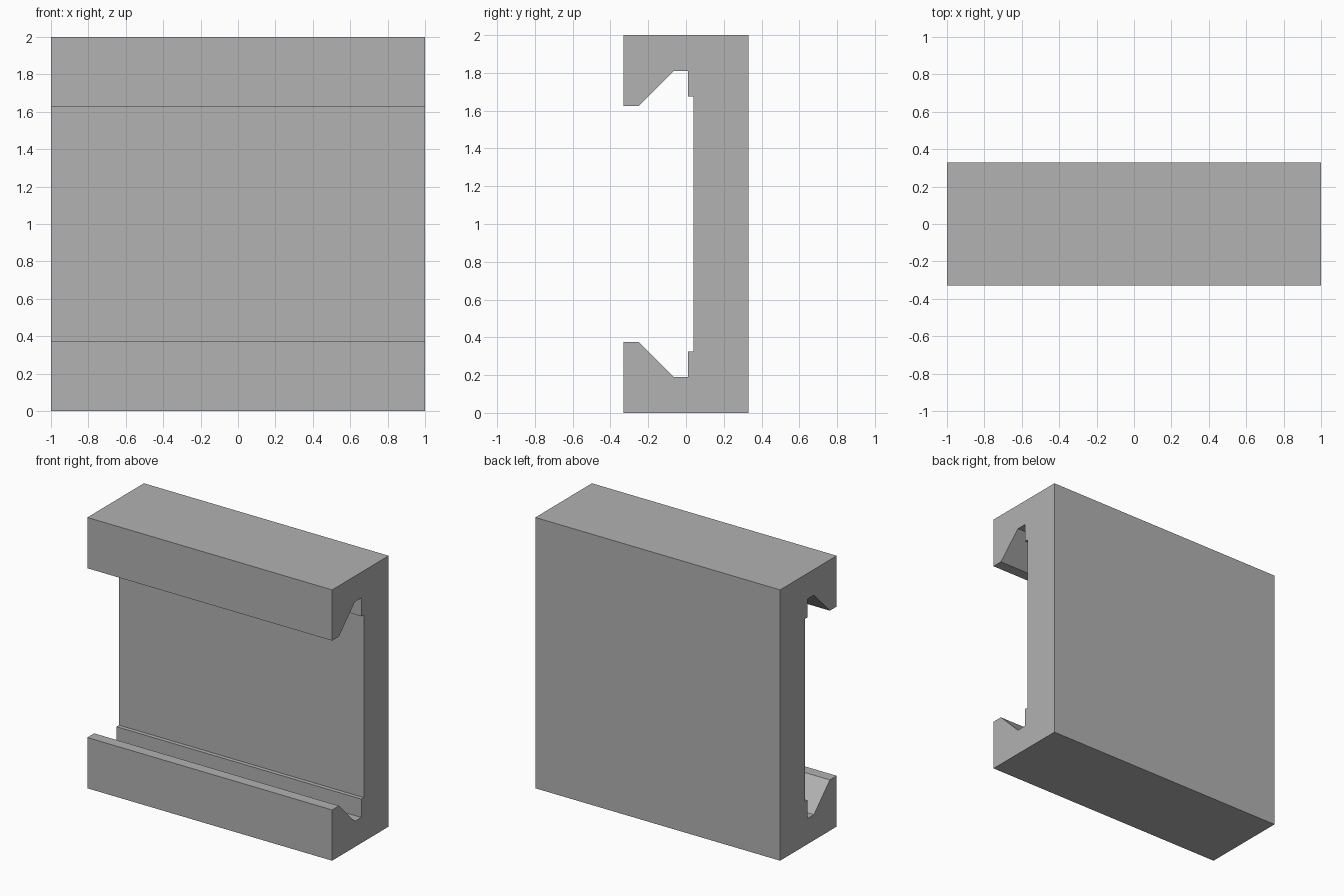
import bpy
import bmesh

if "Cube" in bpy.data.objects:
    bpy.data.objects.remove(bpy.data.objects["Cube"])

# Upper half of the channel cross-section as (y, z), mirrored about z = 1
upper = [(0.33, 2.0), (-0.33, 2.0), (-0.33, 1.625), (-0.25, 1.625),
         (-0.065, 1.81), (0.01, 1.81), (0.01, 1.675), (0.04, 1.675)]
profile = upper + [(y, 2.0 - z) for y, z in reversed(upper)]

# Rail clamp: profile extruded along x
bm = bmesh.new()
end = bm.faces.new([bm.verts.new((-1.0, y, z)) for y, z in profile])
result = bmesh.ops.extrude_face_region(bm, geom=[end])
moved = [v for v in result["geom"] if isinstance(v, bmesh.types.BMVert)]
bmesh.ops.translate(bm, verts=moved, vec=(2.0, 0, 0))
bmesh.ops.recalc_face_normals(bm, faces=bm.faces)
mesh = bpy.data.meshes.new("rail_clamp")
bm.to_mesh(mesh)
bm.free()

# Plain grey finish
grey = bpy.data.materials.new("grey")
grey.diffuse_color = (0.445, 0.445, 0.445, 1.0)
grey.use_nodes = True
grey.node_tree.nodes["Principled BSDF"].inputs["Base Color"].default_value = grey.diffuse_color
mesh.materials.append(grey)
clamp = bpy.data.objects.new("rail_clamp", mesh)
bpy.context.collection.objects.link(clamp)
